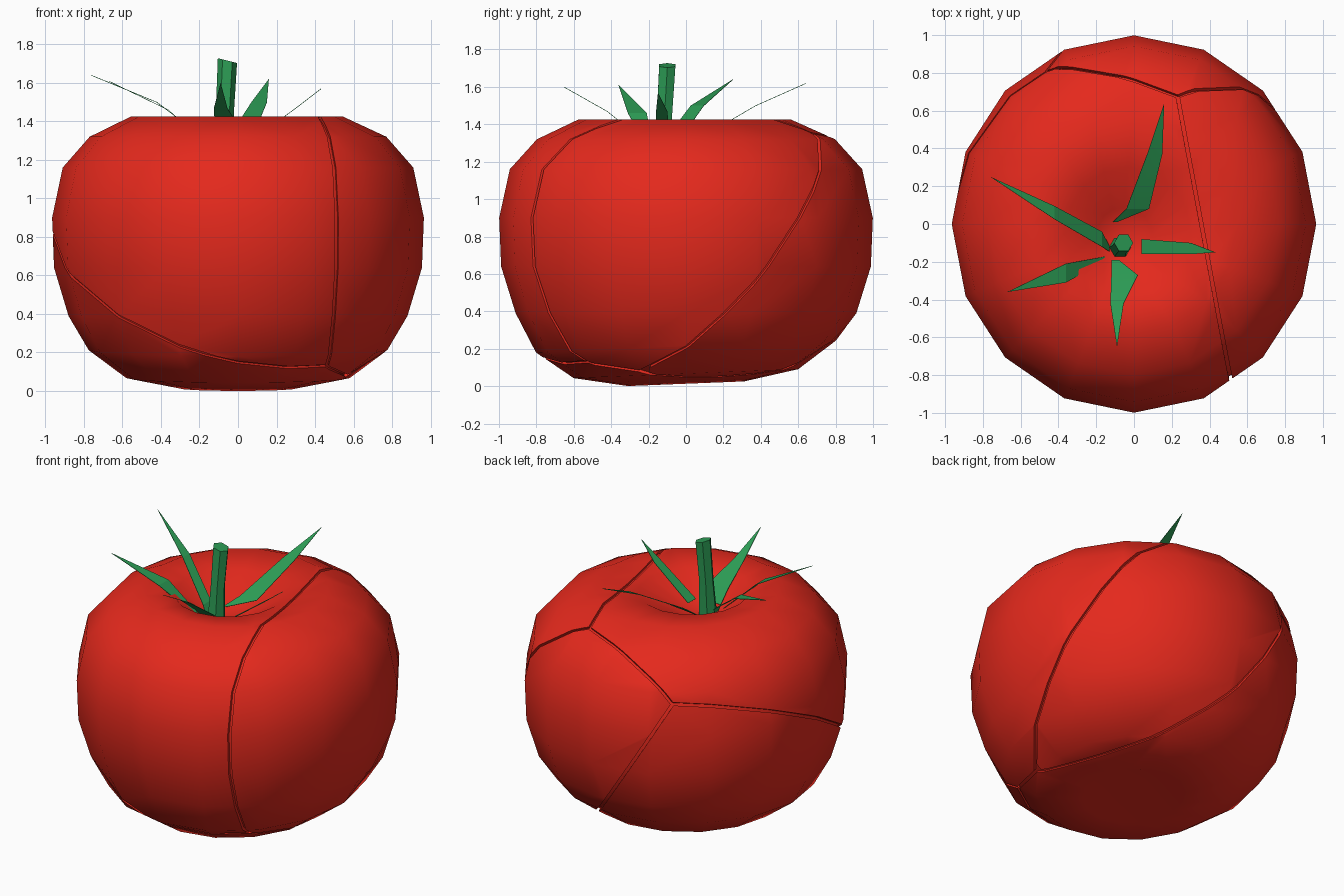
import bpy, bmesh, math
from mathutils import Vector

if "Cube" in bpy.data.objects:
    bpy.data.objects.remove(bpy.data.objects["Cube"])


def material(name, color):
    m = bpy.data.materials.new(name)
    m.diffuse_color = (*color, 1)
    m.use_nodes = True
    m.node_tree.nodes["Principled BSDF"].inputs["Base Color"].default_value = m.diffuse_color
    return m


RED = material("tomato red", (0.78, 0.022, 0.012))
GREEN = material("leaf green", (0.025, 0.33, 0.09))


def finish(bm, name, mat, angle=45):
    bmesh.ops.recalc_face_normals(bm, faces=bm.faces[:])
    me = bpy.data.meshes.new(name)
    bm.to_mesh(me)
    bm.free()
    me.materials.append(mat)
    ob = bpy.data.objects.new(name, me)
    bpy.context.collection.objects.link(ob)
    bpy.ops.object.select_all(action='DESELECT')
    ob.select_set(True)
    bpy.context.view_layer.objects.active = ob
    bpy.ops.object.shade_smooth_by_angle(angle=math.radians(angle))
    return ob


# fruit body: 16-sided turned profile with dimples above and below
PROFILE = [(0, 1.22), (0.15, 1.265), (0.33, 1.395), (0.55, 1.425), (0.77, 1.32),
           (0.91, 1.16), (0.965, 0.9), (0.955, 0.64), (0.88, 0.39),
           (0.775, 0.2), (0.58, 0.055), (0.3, 0.001), (0, 0.1)]
SEG = 16


def fruit():
    bm = bmesh.new()
    rings = []
    for i, (r, z) in enumerate(PROFILE):
        k = max(0, 1 - r / 0.6) if i < 4 else 0       # top dimple sits off centre
        ring = []
        for s in range(SEG):
            a = 2 * math.pi * s / SEG
            x, y = r * math.cos(a), r * 1.035 * math.sin(a)
            tilt = 0.04 * (y + 0.3) if z < 0.3 else 0  # underside rises to the back
            ring.append(bm.verts.new((x - 0.07 * k, y - 0.09 * k, z + tilt)))
        rings.append(ring)
    for a, b in zip(rings, rings[1:]):
        for s in range(SEG):
            t = (s + 1) % SEG
            bm.faces.new((a[s], a[t], b[t], b[s]))
    bmesh.ops.remove_doubles(bm, verts=bm.verts[:], dist=0.0005)
    bmesh.ops.recalc_face_normals(bm, faces=bm.faces[:])
    return bm


# cracks: each plane passes two shared skin corners (A-D) and one more point
A = Vector((0.23, 0.68, 1.36))
B = Vector((-0.48, 0.82, 1.1))
C = Vector((0.57, -0.25, 0.07))
D = Vector((0.475, -0.6, 0.09))
FRONT_RIGHT = (A, D, Vector((0.42, -0.34, 1.4)))
FRONT_BACK = (A, B, Vector((-0.07, 0.78, 1.32)))
FRONT_LOWER = (B, D, Vector((-0.75, -0.52, 0.49)))
RIGHT_BACK = (A, C, Vector((0.84, 0.2, 0.38)))
BACK_LOWER = (B, C, Vector((0.29, 0.52, 0.07)))
RIGHT_LOWER = (C, D, Vector((0.31, 0.15, 0.52)))
GAP = 0.009
PIECES = {
    "front_piece": ((-0.2, -0.4, 1.0), [FRONT_RIGHT, FRONT_BACK, FRONT_LOWER]),
    "right_piece": ((0.85, -0.3, 0.7), [FRONT_RIGHT, RIGHT_BACK, RIGHT_LOWER]),
    "back_piece": ((0.2, 0.95, 0.7), [FRONT_BACK, RIGHT_BACK, BACK_LOWER]),
    "lower_piece": ((-0.5, 0.3, 0.15), [FRONT_LOWER, BACK_LOWER, RIGHT_LOWER]),
}
for name, (inside, cuts) in PIECES.items():
    bm = fruit()
    for p, q, r in cuts:
        n = (q - p).cross(r - p).normalized()
        if n.dot(Vector(inside) - p) < 0:
            n = -n
        bmesh.ops.bisect_plane(bm, geom=bm.verts[:] + bm.edges[:] + bm.faces[:],
                               plane_co=p + n * GAP, plane_no=n, clear_inner=True)
        bmesh.ops.holes_fill(bm, edges=[e for e in bm.edges if e.is_boundary], sides=0)
    finish(bm, name, RED)

# core closes the floor of the cracks
bm = fruit()
mid = Vector((0, 0, 0.7))
for v in bm.verts:
    v.co = mid + (v.co - mid) * 0.98
finish(bm, "fruit_core", RED)

# stem: six-sided, slightly leaning
bm = bmesh.new()
rings = []
for x, y, z, r in [(-0.075, -0.125, 1.19, 0.06), (-0.068, -0.115, 1.45, 0.047),
                   (-0.055, -0.1, 1.715, 0.05)]:
    rings.append([bm.verts.new((x + r * math.cos(a), y + r * math.sin(a),
                                z - (0.25 * r * math.cos(a) if z > 1.7 else 0)))
                  for a in [math.tau * s / 6 for s in range(6)]])
for a, b in zip(rings, rings[1:]):
    for s in range(6):
        t = (s + 1) % 6
        bm.faces.new((a[s], a[t], b[t], b[s]))
bm.faces.new(rings[0][::-1])
bm.faces.new(rings[-1])
finish(bm, "stem", GREEN, 30)

# sepals: thin pointed blades, each station is x, y, z, width
LEAVES = [
    [(-0.1, 0.01, 1.27, 0.02), (0.02, 0.08, 1.33, 0.12), (0.11, 0.37, 1.5, 0.08), (0.16, 0.64, 1.62, 0)],
    [(-0.13, -0.13, 1.25, 0.03), (-0.17, -0.08, 1.31, 0.08), (-0.42, 0.06, 1.5, 0.07), (-0.76, 0.25, 1.64, 0)],
    [(-0.14, -0.18, 1.25, 0.02), (-0.36, -0.26, 1.46, 0.1), (-0.67, -0.36, 1.61, 0)],
    [(-0.1, -0.19, 1.27, 0.04), (-0.05, -0.27, 1.35, 0.14), (-0.09, -0.42, 1.47, 0.07), (-0.09, -0.65, 1.6, 0)],
    [(0.04, -0.12, 1.28, 0.08), (0.3, -0.13, 1.47, 0.06), (0.43, -0.15, 1.57, 0)],
]
for i, pts in enumerate(LEAVES):
    bm = bmesh.new()
    d = Vector(pts[-1][:3]) - Vector(pts[0][:3])
    # blades lie square to the main axes
    side = Vector((0, 1, 0)) if abs(d.x) > abs(d.y) else Vector((1, 0, 0))
    pairs = [(bm.verts.new(Vector(p[:3]) - side * p[3] / 2),
              bm.verts.new(Vector(p[:3]) + side * p[3] / 2)) for p in pts[:-1]]
    tip = bm.verts.new(pts[-1][:3])
    for (a, b), (c, e) in zip(pairs, pairs[1:]):
        bm.faces.new((a, c, e, b))
    bm.faces.new((pairs[-1][0], tip, pairs[-1][1]))
    # give the blade a thin underside
    bmesh.ops.recalc_face_normals(bm, faces=bm.faces[:])
    bmesh.ops.solidify(bm, geom=bm.faces[:], thickness=0.003)
    finish(bm, f"sepal_{i + 1}", GREEN, 10)
